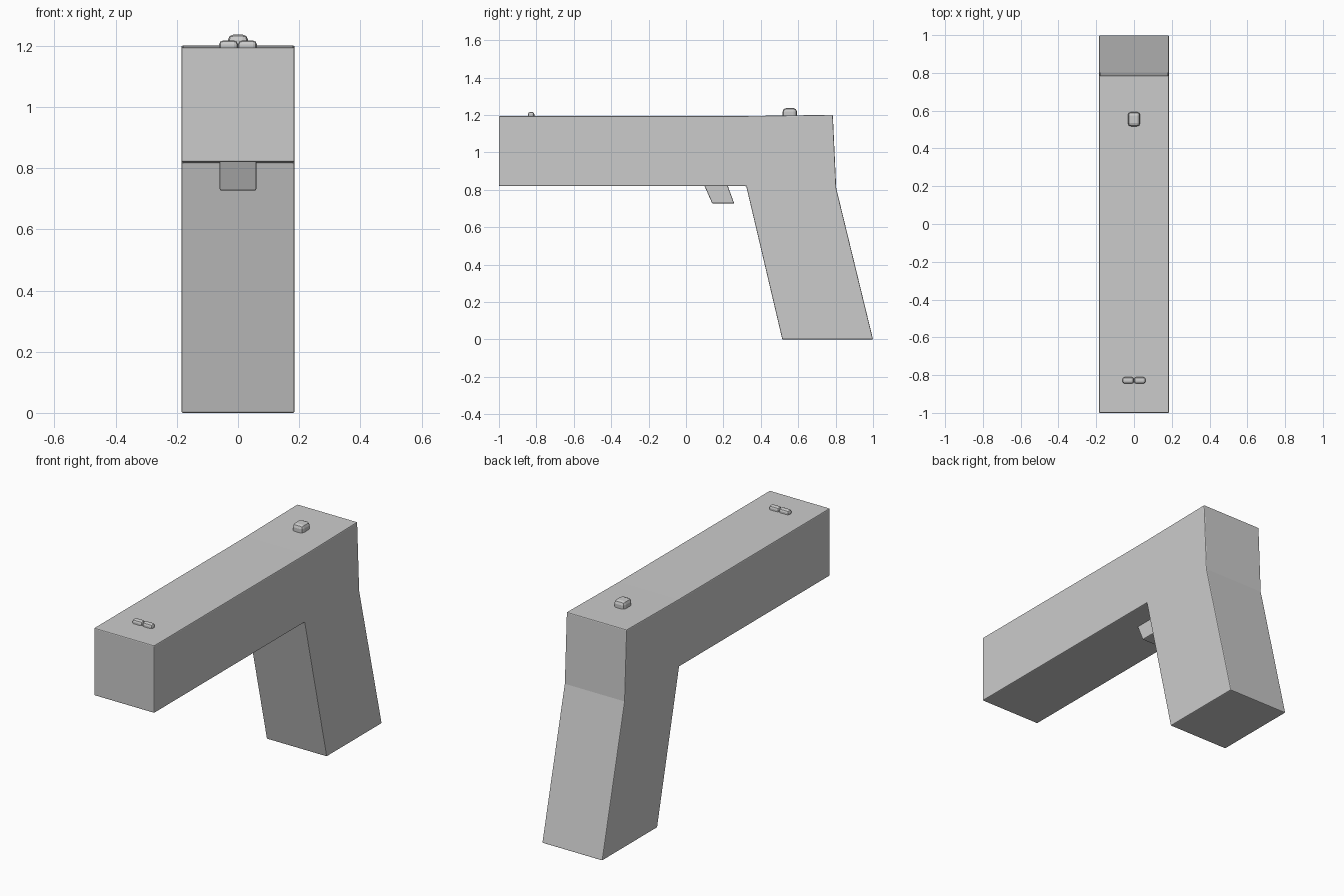
import bpy
import bmesh

if "Cube" in bpy.data.objects:
    bpy.data.objects.remove(bpy.data.objects["Cube"], do_unlink=True)

grey = bpy.data.materials.new("plain grey")
grey.use_nodes = True
GREY = (0.6, 0.6, 0.6, 1)
grey.diffuse_color = GREY
grey.node_tree.nodes["Principled BSDF"].inputs["Base Color"].default_value = GREY


def extrude_profile(name, profile, x0, x1, bevel, segments=2):
    """Sweep a side profile of (y, z) points from x0 to x1 and soften its edges."""
    bm = bmesh.new()
    face = bm.faces.new([bm.verts.new((x0, y, z)) for y, z in profile])
    swept = bmesh.ops.extrude_face_region(bm, geom=[face])
    verts = [v for v in swept["geom"] if isinstance(v, bmesh.types.BMVert)]
    bmesh.ops.translate(bm, vec=(x1 - x0, 0, 0), verts=verts)
    bmesh.ops.recalc_face_normals(bm, faces=bm.faces)
    mesh = bpy.data.meshes.new(name)
    bm.to_mesh(mesh)
    bm.free()
    mesh.materials.append(grey)
    obj = bpy.data.objects.new(name, mesh)
    bpy.context.collection.objects.link(obj)
    mod = obj.modifiers.new("soft edges", "BEVEL")
    mod.width = bevel
    mod.segments = segments
    mod.limit_method = "ANGLE"
    mod.angle_limit = 0.6
    return obj


def box_profile(y0, y1, z0, z1):
    return [(y0, z0), (y1, z0), (y1, z1), (y0, z1)]


# Barrel and slanted grip in one piece
body = [(-1, 0.82), (-1, 1.195), (0.33, 1.195), (0.785, 1.201),
        (0.803, 0.81), (1, 0), (0.515, 0), (0.322, 0.82)]
extrude_profile("body", body, -0.185, 0.185, 0.005)

# Trigger
trigger = [(0.095, 0.83), (0.22, 0.83), (0.258, 0.727), (0.14, 0.727)]
extrude_profile("trigger", trigger, -0.06, 0.06, 0.005)

# Sights on top
for side, x in (("right", -0.0615), ("left", 0.0005)):
    extrude_profile("front_sight_" + side, box_profile(-0.845, -0.811, 1.18, 1.217),
                    x, x + 0.061, 0.012)
extrude_profile("rear_sight", box_profile(0.517, 0.593, 1.18, 1.237), -0.033, 0.033, 0.018)
